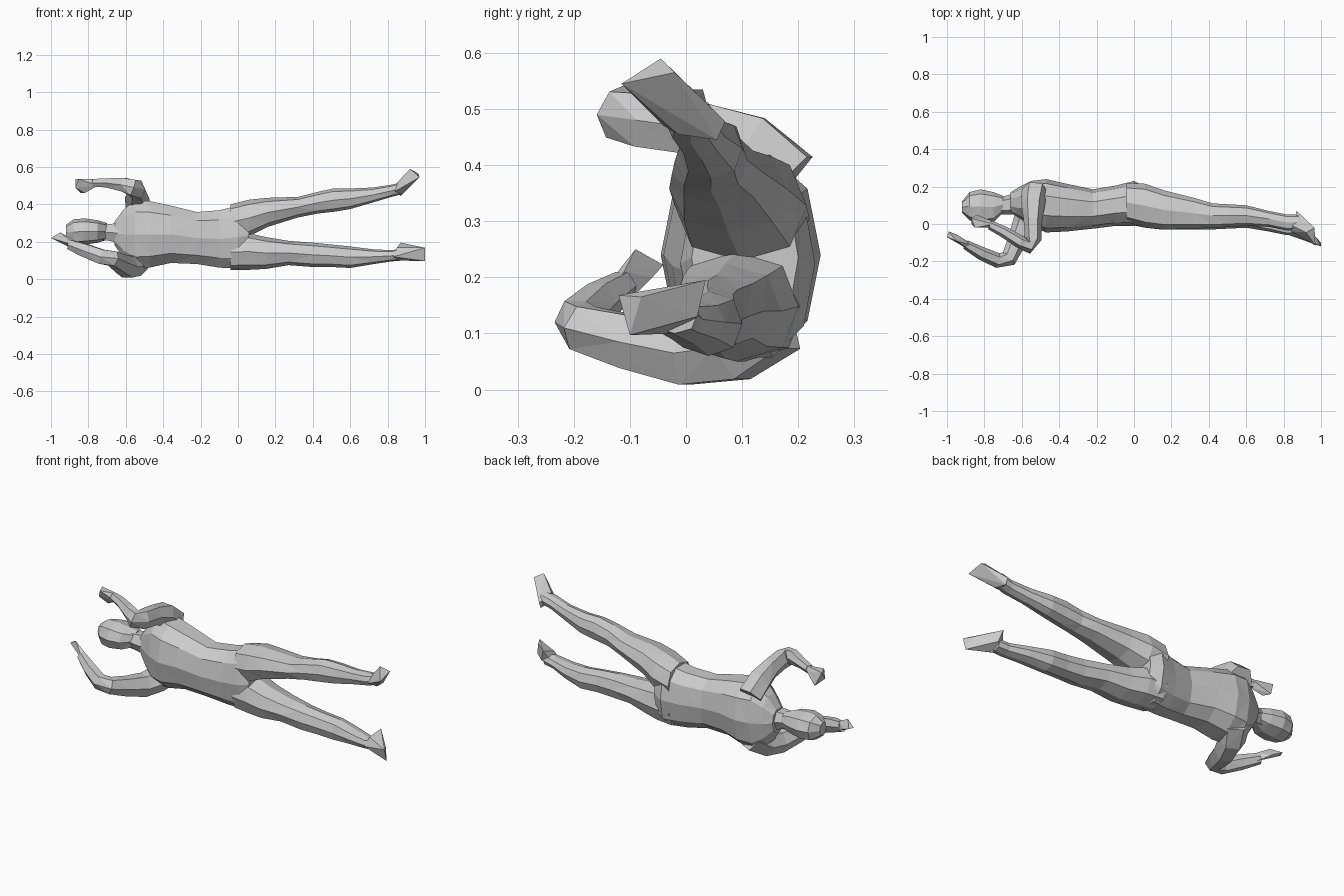
import bpy, bmesh, math
from mathutils import Vector


def finish(bm, name):
    bmesh.ops.recalc_face_normals(bm, faces=bm.faces)
    bmesh.ops.triangulate(bm, faces=[f for f in bm.faces if len(f.verts) == 4])
    me = bpy.data.meshes.new(name)
    bm.to_mesh(me)
    bm.free()
    ob = bpy.data.objects.new(name, me)
    bpy.context.collection.objects.link(ob)
    return ob


def skin(name, rings):
    bm = bmesh.new()
    loops = [[bm.verts.new(p) for p in r] for r in rings]
    n = len(loops[0])
    for a, b in zip(loops, loops[1:]):
        for i in range(n):
            j = (i + 1) % n
            bm.faces.new((a[i], a[j], b[j], b[i]))
    bm.faces.new(loops[0])
    bm.faces.new(loops[-1])
    return finish(bm, name)


def body(name, sections, n=8, power=0.85):
    """Loft of sections (x, y_min, y_max, z_min, z_max) along x."""
    rings = []
    for x, y0, y1, z0, z1 in sections:
        ring = []
        for i in range(n):
            t = math.tau * i / n
            c, s = math.cos(t), math.sin(t)
            c = math.copysign(abs(c) ** power, c)
            s = math.copysign(abs(s) ** power, s)
            ring.append(((x, (y0 + y1) / 2 + c * (y1 - y0) / 2,
                          (z0 + z1) / 2 + s * (z1 - z0) / 2)))
        rings.append(ring)
    return skin(name, rings)


def limb(name, path, n=6):
    """Tube through (x, y, z, radius_across, radius_up) points."""
    pts = [Vector(p[:3]) for p in path]
    rings = []
    for k, p in enumerate(path):
        t = (pts[min(k + 1, len(pts) - 1)] - pts[max(k - 1, 0)]).normalized()
        side = t.cross(Vector((0, 0, 1))).normalized()
        up = side.cross(t)
        rings.append([pts[k] + side * p[3] * math.cos(math.tau * i / n)
                      + up * p[4] * math.sin(math.tau * i / n) for i in range(n)])
    return skin(name, rings)


def hull(name, points):
    bm = bmesh.new()
    for p in points:
        bm.verts.new(p)
    res = bmesh.ops.convex_hull(bm, input=bm.verts)
    bmesh.ops.delete(bm, geom=[v for v in res["geom_interior"]
                               if isinstance(v, bmesh.types.BMVert)], context='VERTS')
    return finish(bm, name)


# Torso, shoulders to pelvis
body("torso", [
    (-0.66, 0.06, 0.17, 0.18, 0.31), (-0.61, 0.03, 0.20, 0.10, 0.38),
    (-0.55, -0.01, 0.23, 0.05, 0.43), (-0.47, -0.045, 0.24, 0.055, 0.425),
    (-0.36, -0.04, 0.215, 0.08, 0.40), (-0.22, -0.025, 0.185, 0.075, 0.365),
    (-0.10, -0.01, 0.205, 0.055, 0.375), (0.0, -0.01, 0.23, 0.05, 0.40),
    (0.06, 0.01, 0.20, 0.09, 0.38)], n=10)

# Neck and head
body("neck", [(-0.62, 0.05, 0.17, 0.18, 0.31), (-0.69, 0.05, 0.15, 0.20, 0.30),
              (-0.77, 0.05, 0.14, 0.21, 0.30)], n=6)
body("head", [(-0.70, 0.06, 0.15, 0.21, 0.30), (-0.75, 0.01, 0.17, 0.195, 0.315),
              (-0.82, 0.00, 0.185, 0.185, 0.325), (-0.88, 0.02, 0.17, 0.185, 0.32),
              (-0.92, 0.06, 0.12, 0.215, 0.29)])

# Legs
body("raised_leg", [
    (-0.04, 0.01, 0.22, 0.21, 0.40), (0.06, -0.02, 0.215, 0.23, 0.425),
    (0.16, -0.03, 0.18, 0.28, 0.435), (0.32, -0.025, 0.14, 0.33, 0.44),
    (0.42, -0.02, 0.11, 0.35, 0.465), (0.51, -0.015, 0.105, 0.36, 0.485),
    (0.60, -0.01, 0.10, 0.375, 0.485), (0.72, -0.015, 0.07, 0.41, 0.49),
    (0.82, -0.035, 0.05, 0.44, 0.505), (0.88, -0.03, 0.05, 0.455, 0.52)])
body("lower_leg", [
    (-0.04, 0.0, 0.21, 0.05, 0.24), (0.06, -0.02, 0.20, 0.05, 0.245),
    (0.15, -0.03, 0.17, 0.055, 0.225), (0.27, -0.03, 0.14, 0.075, 0.205),
    (0.40, -0.03, 0.11, 0.065, 0.195), (0.50, -0.025, 0.10, 0.065, 0.185),
    (0.60, -0.02, 0.10, 0.06, 0.175), (0.72, -0.04, 0.07, 0.08, 0.16),
    (0.82, -0.06, 0.03, 0.095, 0.155), (0.88, -0.06, 0.02, 0.10, 0.165)])

# Feet with toes turned toward the front
hull("raised_foot", [
    (0.84, -0.04, 0.47), (0.85, -0.01, 0.515), (0.87, 0.055, 0.445),
    (0.87, 0.07, 0.478), (0.88, -0.015, 0.455), (0.92, -0.045, 0.59),
    (0.97, -0.115, 0.545), (0.965, -0.02, 0.565)])
hull("lower_foot", [
    (0.83, -0.06, 0.12), (0.83, -0.02, 0.10), (0.87, 0.035, 0.195),
    (0.89, 0.02, 0.13), (0.85, -0.04, 0.17), (1.0, -0.12, 0.168),
    (1.0, -0.10, 0.097), (0.98, -0.08, 0.165)])

# Raised arm, bent over the head
limb("raised_arm", [
    (-0.53, 0.18, 0.37, 0.07, 0.07), (-0.54, 0.11, 0.435, 0.065, 0.065),
    (-0.54, 0.02, 0.465, 0.05, 0.055), (-0.54, -0.08, 0.48, 0.045, 0.055),
    (-0.565, -0.12, 0.49, 0.04, 0.05), (-0.61, -0.095, 0.505, 0.035, 0.042),
    (-0.70, -0.04, 0.515, 0.03, 0.028), (-0.77, -0.005, 0.515, 0.025, 0.024)])
hull("raised_hand", [
    (-0.75, 0.00, 0.535), (-0.75, -0.02, 0.50), (-0.77, 0.02, 0.51),
    (-0.85, -0.02, 0.535), (-0.87, 0.03, 0.535), (-0.87, 0.0, 0.49),
    (-0.84, 0.05, 0.46), (-0.82, 0.01, 0.46)])

# Lower arm, bent forward with a pointed hand
limb("lower_arm", [
    (-0.52, 0.15, 0.13, 0.08, 0.08), (-0.56, 0.08, 0.075, 0.07, 0.07),
    (-0.59, 0.0, 0.065, 0.06, 0.065), (-0.63, -0.10, 0.085, 0.05, 0.055),
    (-0.67, -0.185, 0.11, 0.045, 0.045), (-0.73, -0.195, 0.12, 0.04, 0.045),
    (-0.82, -0.155, 0.155, 0.035, 0.04), (-0.90, -0.11, 0.185, 0.025, 0.03)])
hull("lower_hand", [
    (-0.87, -0.145, 0.18), (-0.88, -0.10, 0.16), (-0.88, -0.11, 0.21),
    (-0.95, -0.09, 0.25), (-1.0, -0.07, 0.22), (-0.99, -0.04, 0.222),
    (-0.94, -0.06, 0.20)])
